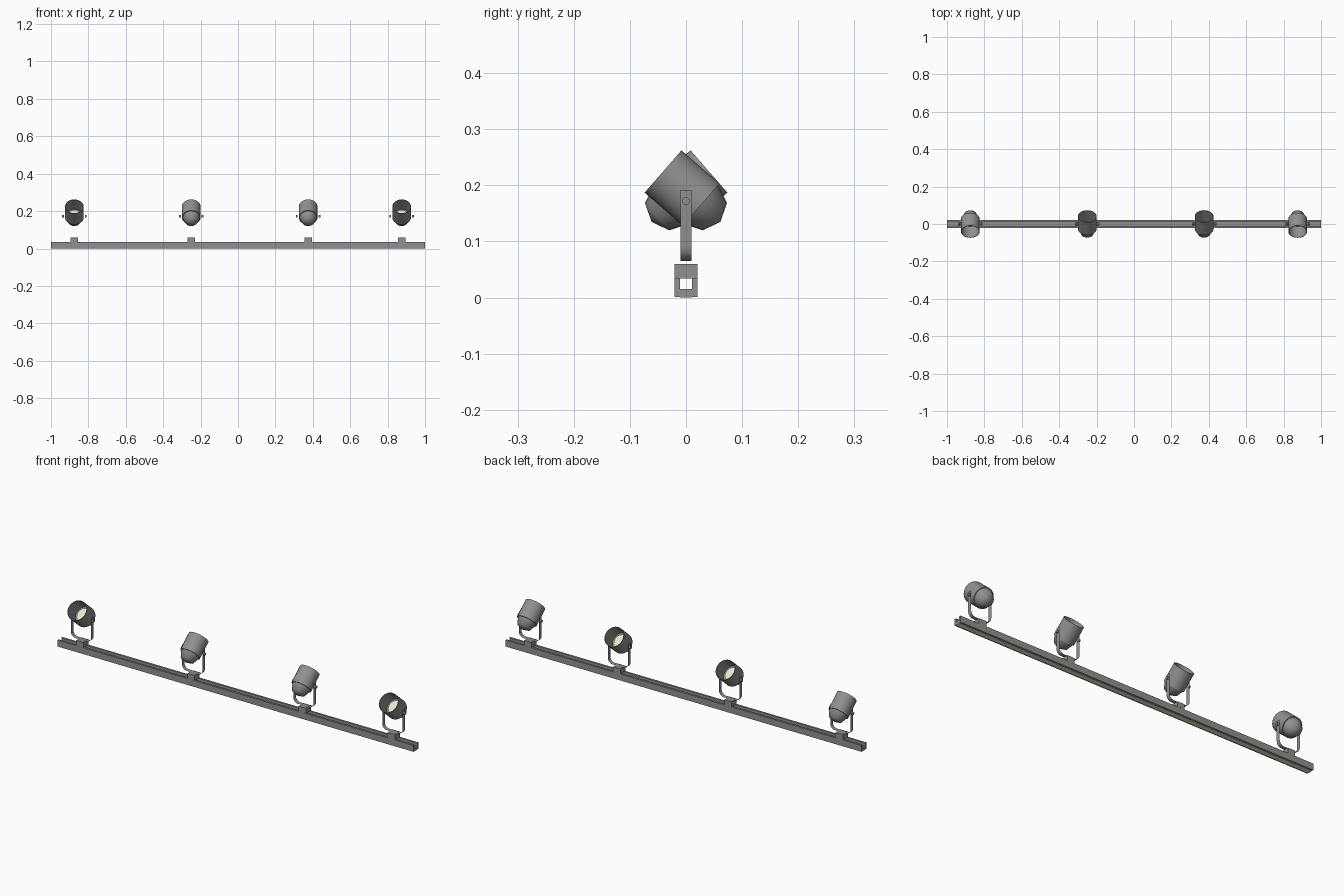
import bpy, bmesh, math
from mathutils import Matrix, Vector

if "Cube" in bpy.data.objects:
    bpy.data.objects.remove(bpy.data.objects["Cube"])

TILT = math.radians(41)          # elevation of each lamp's axis
LAMPS = [(-0.875, -1), (-0.25, 1), (0.375, 1), (0.875, -1)]   # x, facing in y


def material(name, colour):
    mat = bpy.data.materials.new(name)
    mat.diffuse_color = (*colour, 1)
    mat.use_nodes = True
    mat.node_tree.nodes["Principled BSDF"].inputs["Base Color"].default_value = mat.diffuse_color
    return mat


metal = material("dark_metal", (.28, .28, .28))
glow = material("warm_light", (.85, .85, .65))


def finish(name, bm, matrix=None, smooth=False, mat=metal):
    bmesh.ops.recalc_face_normals(bm, faces=bm.faces)
    me = bpy.data.meshes.new(name)
    bm.to_mesh(me)
    bm.free()
    if matrix:
        me.transform(matrix)
    me.materials.append(mat)
    ob = bpy.data.objects.new(name, me)
    bpy.context.collection.objects.link(ob)
    if smooth:
        bpy.ops.object.select_all(action='DESELECT')
        ob.select_set(True)
        bpy.context.view_layer.objects.active = ob
        bpy.ops.object.shade_smooth_by_angle(angle=math.radians(60))
    return ob


def box(name, centre, size, mat=metal):
    bm = bmesh.new()
    bmesh.ops.create_cube(bm, size=1, matrix=Matrix.Translation(centre) @ Matrix.Diagonal((*size, 1)))
    return finish(name, bm, mat=mat)


def lathe(name, profile, matrix, steps=24, mat=metal):
    # profile of (radius, height) revolved around local z
    bm = bmesh.new()
    vs = [bm.verts.new((r, 0, h)) for r, h in profile]
    es = [bm.edges.new(p) for p in zip(vs, vs[1:])]
    bmesh.ops.spin(bm, geom=vs + es, cent=(0, 0, 0), axis=(0, 0, 1),
                   angle=math.tau, steps=steps, use_merge=True)
    bmesh.ops.remove_doubles(bm, verts=bm.verts, dist=1e-5)
    return finish(name, bm, matrix, smooth=True, mat=mat)


def sweep_x(name, outline, x0, x1):
    # closed y/z outline extruded along x
    bm = bmesh.new()
    f = bm.faces.new([bm.verts.new((x0, y, z)) for y, z in outline])
    ext = bmesh.ops.extrude_face_region(bm, geom=[f])
    bmesh.ops.translate(bm, vec=(x1 - x0, 0, 0),
                        verts=[v for v in ext['geom'] if isinstance(v, bmesh.types.BMVert)])
    return finish(name, bm)


# U-shaped track with a pale strip underneath
W = .0205
sweep_x("track", [(-W, .001), (W, .001), (W, .0335), (.0103, .0335),
                  (.0103, .0155), (-.0103, .0155), (-.0103, .0335), (-W, .0335)], -1, 1)
box("track_underside", (0, 0, .001), (2, .022, .002), glow)

for x, side in LAMPS:
    # adapter block on the track
    box("adapter", (x, 0, .0468), (.04, 2 * W, .0265))

    # thin U-shaped yoke with rounded lower corners
    w, r, low = .057, .026, .065
    half = [(w, .192)] + [(w - r + r * math.cos(a), low + r - r * math.sin(a))
                          for a in (i * math.pi / 12 for i in range(7))]
    path = half + [(-px, pz) for px, pz in reversed(half)]
    bm = bmesh.new()
    rows = [[bm.verts.new((x + px, y, pz)) for y in (-.01, .01)] for px, pz in path]
    for a, b in zip(rows, rows[1:]):
        bm.faces.new((a[0], a[1], b[1], b[0]))
    finish("yoke", bm, smooth=True)

    # pivot bolts
    for s in (-1, 1):
        lathe("pivot_bolt", [(0, -.005), (.007, -.005), (.007, .005), (0, .005)],
              Matrix.Translation((x + s * .061, 0, .172)) @ Matrix.Rotation(math.pi / 2, 4, 'Y'), 12)

    # lamp frame: local z points out of the opening, origin at the back of the can
    axis = Vector((0, side * math.cos(TILT), math.sin(TILT)))
    m = Matrix.Translation((x, -side * .027, .1655)) @ axis.to_track_quat('Z', 'X').to_matrix().to_4x4()
    lathe("lamp_can", [(.046, 0), (.05, 0), (.05, .09), (.047, .09), (.047, .012), (0, .012)], m)
    # coarse dome closing the back
    R = .046
    lathe("lamp_dome", [(R * math.cos(a), -R * math.sin(a))
                        for a in (0, math.pi / 4, math.pi / 2)], m)
    # bulb face deep inside the can
    lathe("bulb_face", [(.036, .013), (.036, .02), (0, .02)], m, mat=glow)
